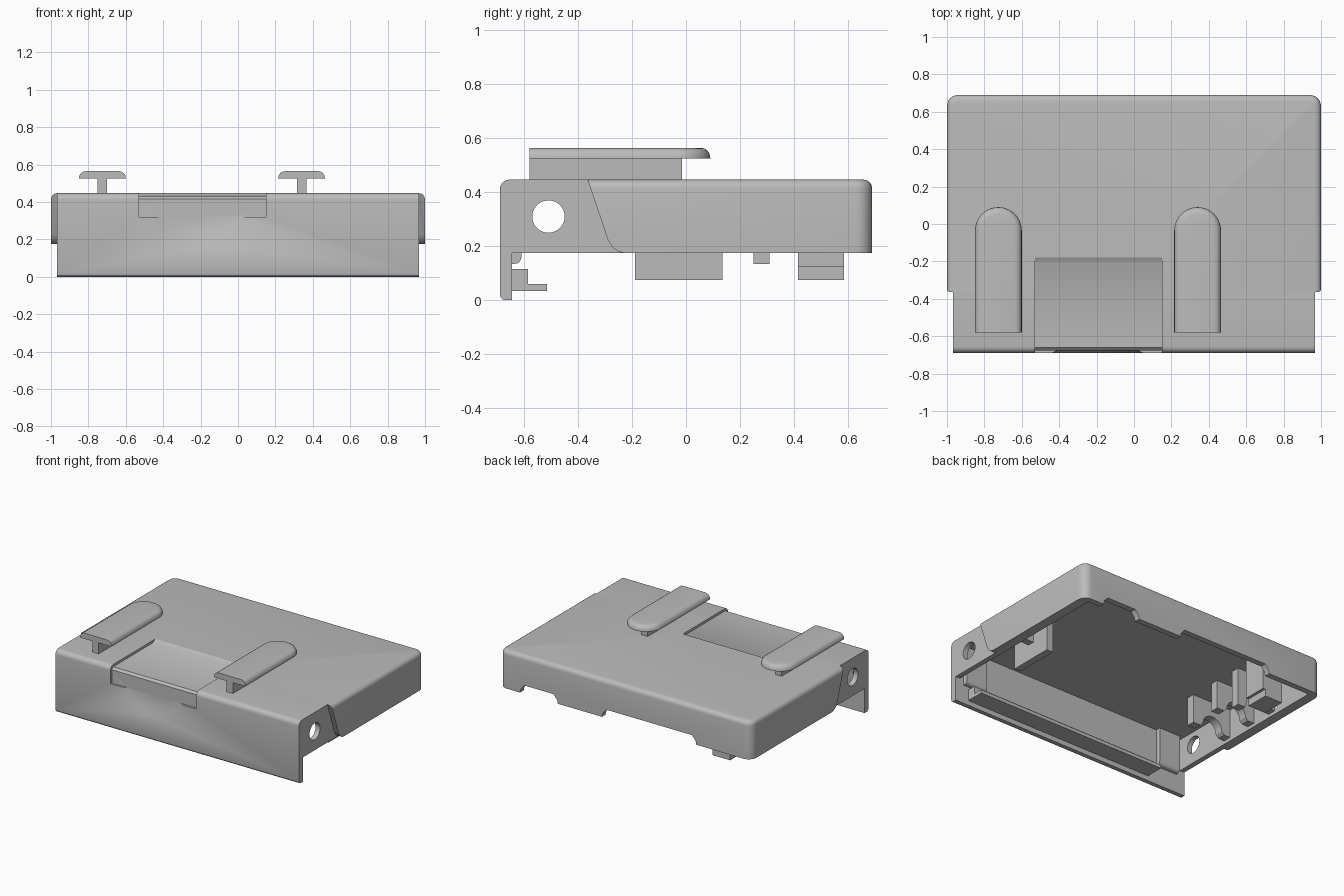
import bpy, bmesh, math
from mathutils import Vector

if "Cube" in bpy.data.objects:
    bpy.data.objects.remove(bpy.data.objects["Cube"], do_unlink=True)

grey = bpy.data.materials.new("plain grey")
grey.use_nodes = True
grey.diffuse_color = (0.5, 0.5, 0.5, 1)
grey.node_tree.nodes["Principled BSDF"].inputs["Base Color"].default_value = (0.5, 0.5, 0.5, 1)


def finish(name, bm):
    """Turn a bmesh into a named grey object."""
    bmesh.ops.recalc_face_normals(bm, faces=bm.faces)
    mesh = bpy.data.meshes.new(name)
    bm.to_mesh(mesh)
    bm.free()
    mesh.materials.append(grey)
    obj = bpy.data.objects.new(name, mesh)
    bpy.context.collection.objects.link(obj)
    return obj


def bevel(bm, test, radius, segments=4):
    edges = [e for e in bm.edges if test(e.verts[0].co, e.verts[1].co)]
    bmesh.ops.bevel(bm, geom=edges, offset=radius, segments=segments,
                    profile=0.5, affect='EDGES', clamp_overlap=True)


def prism_mesh(points, axis, start, end):
    """Extrude a 2D outline along x (y, z), y (x, z) or z (x, y)."""
    place = {"x": lambda a, b: (start, a, b),
             "y": lambda a, b: (a, start, b),
             "z": lambda a, b: (a, b, start)}[axis]
    bm = bmesh.new()
    face = bm.faces.new([bm.verts.new(place(*p)) for p in points])
    grown = bmesh.ops.extrude_face_region(bm, geom=[face])["geom"]
    shift = Vector([end - start if a == axis else 0 for a in "xyz"])
    bmesh.ops.translate(bm, vec=shift, verts=[v for v in grown if isinstance(v, bmesh.types.BMVert)])
    return bm


def prism(name, points, axis, start, end):
    return finish(name, prism_mesh(points, axis, start, end))


def box(name, x, y, z):
    return prism(name, [(x[0], y[0]), (x[1], y[0]), (x[1], y[1]), (x[0], y[1])], "z", *z)


def arc(cx, cy, r, a0, a1, n=6):
    angles = [math.radians(a0 + (a1 - a0) * i / n) for i in range(n + 1)]
    return [(cx + r * math.cos(a), cy + r * math.sin(a)) for a in angles]


def combine(obj, tool, operation):
    """Apply a boolean and discard the tool."""
    mod = obj.modifiers.new("join", 'BOOLEAN')
    mod.operation, mod.solver, mod.object = operation, 'EXACT', tool
    bpy.context.view_layer.objects.active = obj
    bpy.ops.object.modifier_apply(modifier=mod.name)
    bpy.data.objects.remove(tool, do_unlink=True)


def cut(obj, tool):
    combine(obj, tool, 'DIFFERENCE')


def cylinder(name, r1, r2, depth, axis, location, sides=48):
    bm = bmesh.new()
    bmesh.ops.create_cone(bm, cap_ends=True, segments=sides, radius1=r1, radius2=r2, depth=depth)
    turn = Vector((0, 0, 1)).rotation_difference(Vector(axis)).to_matrix()
    bmesh.ops.rotate(bm, verts=bm.verts, matrix=turn)
    bmesh.ops.translate(bm, verts=bm.verts, vec=location)
    return finish(name, bm)


TOP, RIM = 0.447, 0.175

# Wide rear body with rounded corners and top edge
bm = prism_mesh([(-1, -0.6), (1, -0.6), (1, 0.69), (-1, 0.69)], "z", RIM, TOP)
bevel(bm, lambda a, b: min(a.y, b.y) > 0.68 and abs(a.z - b.z) > 0.1, 0.06, 6)
bevel(bm, lambda a, b: min(a.z, b.z) > TOP - 0.001 and max(a.y, b.y) > -0.5, 0.032)
cover = finish("cover_shell", bm)

# Slanted front end of the wide side walls
slant = [(-1, 0.6), (-0.41, 0.6), (-0.365, TOP), (-0.29, 0.225),
         (-0.272, 0.195), (-0.25, 0.18), (-0.23, RIM), (-0.23, 0.1), (-1, 0.1)]
cut(cover, prism("slant_cutter", slant, "x", -2, 2))

# Narrower front body with a tall front wall
profile = (arc(-0.655, 0.412, 0.035, 180, 90) + [(-0.2, TOP), (-0.2, 0)]
           + arc(-0.67, 0.02, 0.02, 270, 180, 3))
combine(cover, prism("front_body", profile, "x", -0.967, 0.967), 'UNION')

# Hollow the shell and trim the front body's sides
cut(cover, box("trim_cutter", (-2, 2), (-0.645, 2), (-1, RIM)))
cut(cover, box("hollow_cutter", (-0.93, 0.93), (-0.645, 0.648), (0.1, 0.405)))

# Relief notches in the back wall
for x0, x1 in ((0.54, 0.83), (-0.56, 0.18)):
    notch = [(x0 - 0.02, 0.1), (x0, 0.2), (x0 + 0.03, 0.235),
             (x1 - 0.03, 0.235), (x1, 0.2), (x1 + 0.02, 0.1)]
    cut(cover, prism("notch_cutter", notch, "y", 0.55, 0.9))

# Round holes through both sides
for side in (-1, 1):
    cut(cover, cylinder("hole_cutter", 0.06, 0.06, 0.3, (1, 0, 0), (side * 0.95, -0.51, 0.31)))

# Sunken panel wrapping over the front edge, and thumb scoop below it
panel = [(-0.8, 0.32), (-0.675, 0.32), (-0.675, 0.415), (-0.66, 0.43),
         (-0.21, 0.43), (-0.18, TOP), (-0.18, 0.6), (-0.8, 0.6)]
cut(cover, prism("panel_cutter", panel, "x", -0.53, 0.15))
cut(cover, cylinder("scoop_cutter", 0.294, 0.24, 0.03, (0, 1, 0), (-0.195, -0.69, 0.428), 64))

# T-shaped rails with one rounded end
for label, x in (("right", -0.725), ("left", 0.34)):
    outline = [(x - 0.125, -0.58), (x + 0.125, -0.58)] + arc(x, -0.035, 0.125, 0, 180, 20)
    bm = prism_mesh(outline, "z", 0.525, 0.565)
    bevel(bm, lambda a, b: min(a.z, b.z) > 0.56 and max(a.y, b.y) > -0.57, 0.036)
    finish(label + "_rail_cap", bm)
    box(label + "_rail_stem", (x - 0.025, x + 0.025), (-0.58, -0.015), (0.43, 0.53))

# L-shaped ledge inside the front wall
ledge = [(-0.66, 0.035), (-0.515, 0.035), (-0.515, 0.06), (-0.585, 0.06),
         (-0.585, 0.115), (-0.66, 0.115)]
prism("front_ledge", ledge, "x", -0.66, 0.86)

# Pads behind the front wall, rounded at the bottom
pad = [(-0.66, 0.42), (-0.61, 0.42)] + arc(-0.635, 0.16, 0.025, 0, -90, 4) + [(-0.66, 0.135)]
for label, x0 in (("right", -0.9), ("left", 0.73)):
    prism(label + "_front_pad", pad, "x", x0, x0 + 0.17)

# Hanging block near the left wall
box("left_block", (0.8, 0.85), (-0.19, 0.135), (0.075, 0.42))
box("left_block_web", (0.84, 0.94), (-0.05, 0.0), (0.19, 0.42))

# Cradle ribs along the right wall
for i, (y, low) in enumerate(((-0.2, 0.2), (0.04, 0.2), (0.25, 0.135))):
    rib = ([(-0.94, 0.42), (-0.94, 0.2), (-0.88, 0.2)] + arc(-0.78, 0.22, 0.08, 180, 0, 8)
           + [(-0.68, low), (-0.62, low), (-0.62, 0.42)])
    prism("cradle_rib_%d" % (i + 1), rib, "y", y, y + 0.06)

# Stepped clip near the right rear corner
box("rear_clip_upper", (-0.76, -0.6), (0.415, 0.585), (0.125, 0.42))
box("rear_clip_lower", (-0.76, -0.62), (0.415, 0.585), (0.075, 0.13))

# Smooth the rounded parts and keep the hard edges
bpy.ops.object.select_all(action='DESELECT')
for obj in bpy.context.scene.objects:
    if obj.type == 'MESH':
        obj.select_set(True)
        bpy.context.view_layer.objects.active = obj
bpy.ops.object.shade_smooth_by_angle(angle=math.radians(30))
